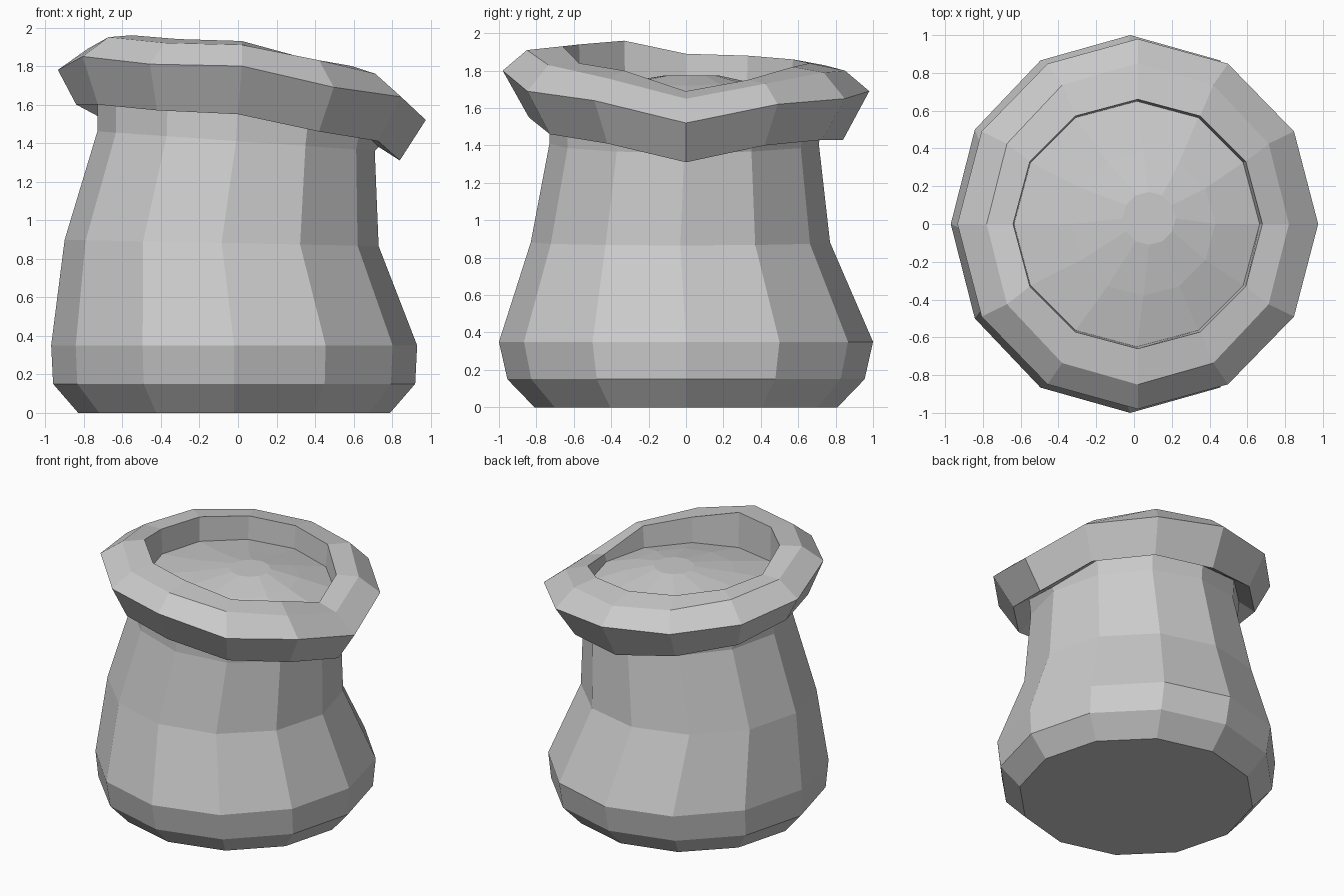
import bpy
import bmesh
from math import cos, sin, pi

SIDES = 12

cube = bpy.data.objects.get("Cube")
if cube:
    bpy.data.objects.remove(cube, do_unlink=True)

# One plain grey for the whole sack
grey = bpy.data.materials.new("plain_grey")
grey.use_nodes = True
grey.diffuse_color = (0.6, 0.6, 0.6, 1)
grey.node_tree.nodes["Principled BSDF"].inputs["Base Color"].default_value = (0.6, 0.6, 0.6, 1)


def ring(radius, heights, cx=0.0, cy=0.0, ry=None):
    """A twelve-sided loop; heights is one number, a list, or a function of x."""
    points = []
    for i in range(SIDES):
        a = 2 * pi * i / SIDES
        x = cx + radius * cos(a)
        y = cy + (ry or radius) * sin(a)
        if callable(heights):
            z = heights(x)
        elif isinstance(heights, list):
            z = heights[i]
        else:
            z = heights
        points.append((x, y, z))
    return points


def loft(name, rings, cap_first=False, cap_last=False):
    """Skin a stack of loops, listed from the lower outside to the upper inside."""
    bm = bmesh.new()
    loops = [[bm.verts.new(p) for p in r] for r in rings]
    for low, high in zip(loops, loops[1:]):
        for i in range(SIDES):
            j = (i + 1) % SIDES
            bm.faces.new((low[i], low[j], high[j], high[i]))
    if cap_first:
        bm.faces.new(loops[0][::-1])
    if cap_last:
        bm.faces.new(loops[-1])
    mesh = bpy.data.meshes.new(name)
    bm.to_mesh(mesh)
    bm.free()
    mesh.materials.append(grey)
    obj = bpy.data.objects.new(name, mesh)
    bpy.context.collection.objects.link(obj)
    return obj


# Heights around the sagging rim, counter-clockwise from +x
lower_z = [1.31, 1.40, 1.43, 1.43, 1.49, 1.54, 1.60, 1.60, 1.57, 1.55, 1.46, 1.41]
outer_z = [1.52, 1.62, 1.65, 1.69, 1.71, 1.74, 1.78, 1.85, 1.81, 1.80, 1.69, 1.64]
crest_z = [1.65, 1.73, 1.79, 1.80, 1.83, 1.87, 1.89, 1.95, 1.92, 1.91, 1.83, 1.76]
inner_z = [1.69, 1.75, 1.82, 1.84, 1.86, 1.88, 1.89, 1.96, 1.94, 1.93, 1.84, 1.80]

neck_top = ring(0.73, [z + 0.07 for z in lower_z])
inner_lip = ring(0.66, inner_z, cx=0.02)
fill_edge = ring(0.65, lambda x: 1.67 - 0.05 * x, cx=0.015)

# Bulging cloth body, leaning slightly toward -x
loft("sack_body", [
    ring(0.81, 0.0, cx=-0.02),
    ring(0.94, 0.15, cx=-0.02, ry=0.955),
    ring(0.95, 0.35, cx=-0.02, ry=1.0),
    ring(0.815, lambda x: 0.88 - 0.02 * x, cx=-0.085, cy=-0.03, ry=0.80),
    ring(0.72, lambda x: 1.41 - 0.07 * x, cx=-0.01, cy=-0.01),
    neck_top,
], cap_first=True)

# Rolled-over rim with an inner wall down to the fill
loft("rolled_rim", [
    neck_top,
    ring(0.84, lower_z),
    ring(0.955, outer_z, cx=0.02, ry=0.98),
    ring(0.80, crest_z, cx=0.02, ry=0.85),
    inner_lip,
    fill_edge,
])

# Low mound of contents with a small flat top
loft("contents", [
    fill_edge,
    ring(0.38, lambda x: 1.73 - 0.02 * x, cx=0.05),
    ring(0.14, 1.775, cx=0.08, cy=0.03),
], cap_last=True)
